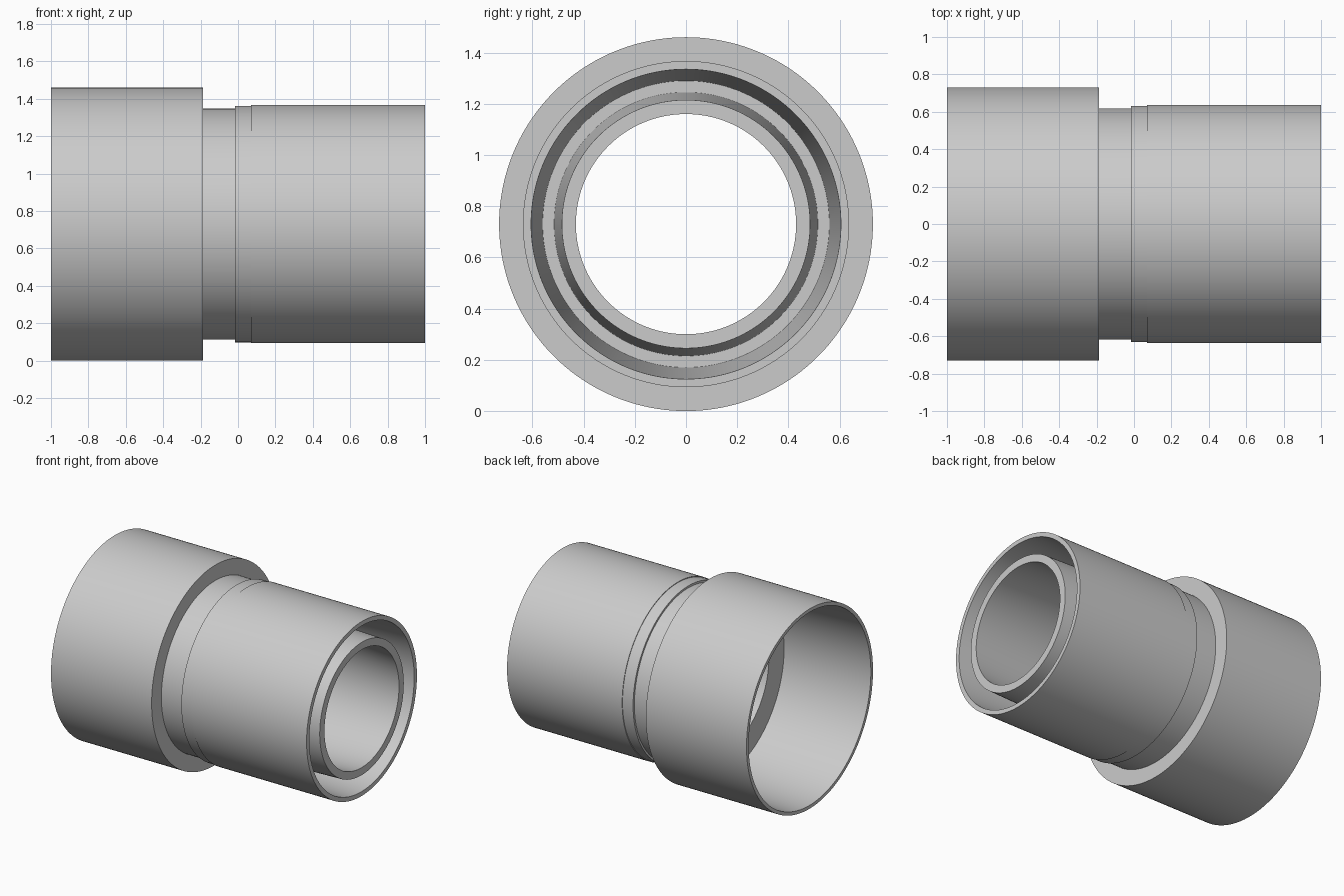
import bpy, bmesh, math

if "Cube" in bpy.data.objects:
    bpy.data.objects.remove(bpy.data.objects["Cube"])

SEGMENTS = 160
CENTRE_Z = 0.73

grey = bpy.data.materials.new("light_grey_plastic")
grey.diffuse_color = (0.6, 0.6, 0.6, 1.0)
grey.use_nodes = True
grey.node_tree.nodes["Principled BSDF"].inputs["Base Color"].default_value = grey.diffuse_color


def lathe(name, profile):
    """Revolve a closed (x, radius) profile around the pipe axis along x."""
    bm = bmesh.new()
    rings = []
    for i in range(SEGMENTS):
        a = 2 * math.pi * i / SEGMENTS
        rings.append([bm.verts.new((x, r * math.sin(a), CENTRE_Z + r * math.cos(a)))
                      for x, r in profile])
    n = len(profile)
    for i, ring in enumerate(rings):
        nxt = rings[(i + 1) % SEGMENTS]
        for j in range(n):
            k = (j + 1) % n
            bm.faces.new((ring[j], ring[k], nxt[k], nxt[j]))
    bmesh.ops.recalc_face_normals(bm, faces=bm.faces)
    mesh = bpy.data.meshes.new(name)
    bm.to_mesh(mesh)
    bm.free()
    mesh.materials.append(grey)
    obj = bpy.data.objects.new(name, mesh)
    bpy.context.collection.objects.link(obj)
    bpy.ops.object.select_all(action='DESELECT')
    obj.select_set(True)
    bpy.context.view_layer.objects.active = obj
    bpy.ops.object.shade_smooth_by_angle(angle=math.radians(30))
    return obj


# Wide socket, its shoulder and the neck
outside = [(-1.0, 0.73), (-0.187, 0.73), (-0.187, 0.617),
           (-0.015, 0.617), (-0.015, 0.632), (0.07, 0.632), (0.07, 0.637), (1.0, 0.637)]
# Tapered ring groove in the narrow end, between outer shell and inner tube
groove = [(1.0, 0.605), (-0.1, 0.56), (-0.1, 0.515), (1.0, 0.485)]
# Tapered bore, socket floor and thin socket wall
inside = [(1.0, 0.43), (-0.32, 0.50), (-0.32, 0.675), (-1.0, 0.705)]

lathe("pipe_coupling", outside + groove + inside)
